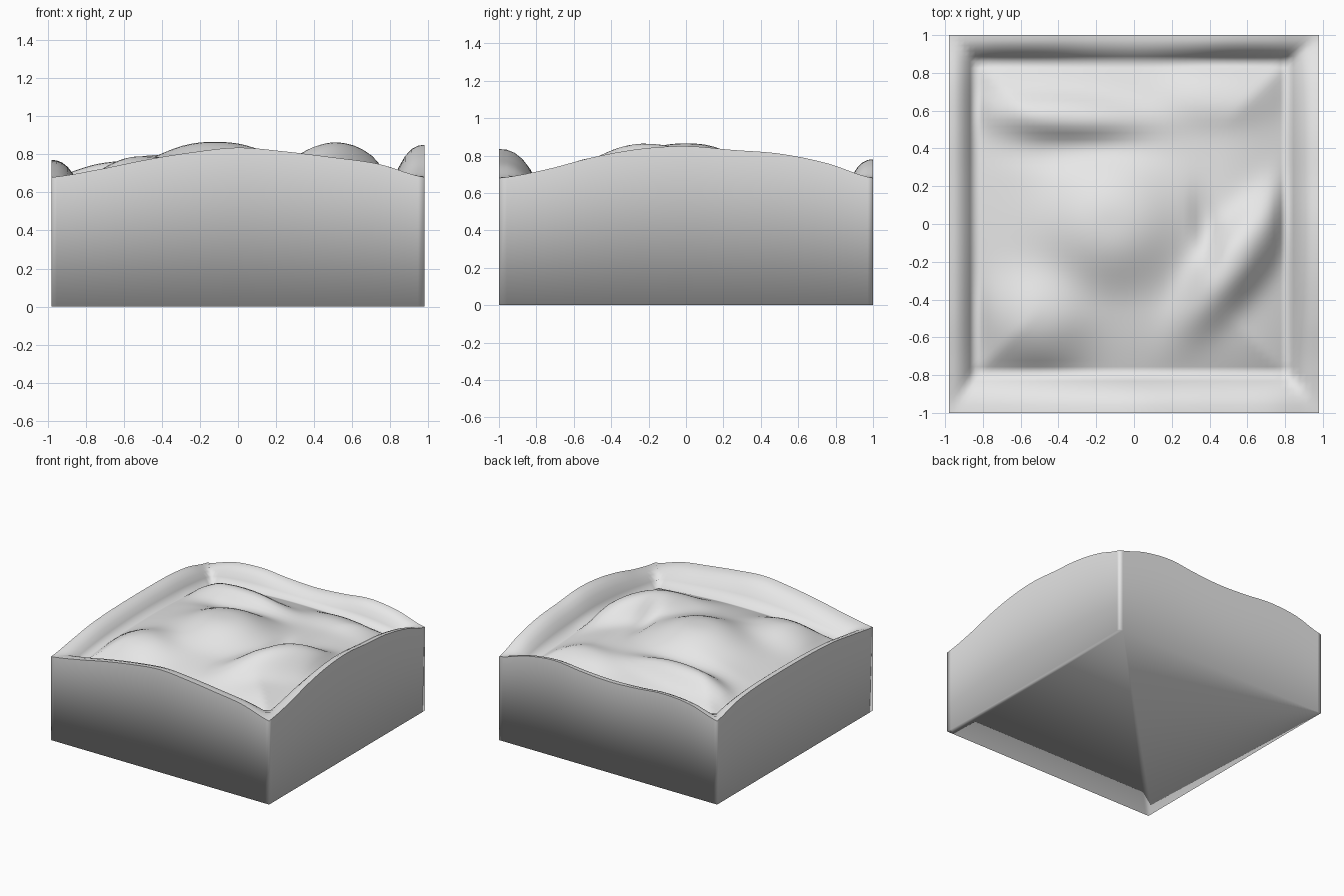
import bpy, bmesh, math

cube = bpy.data.objects.get("Cube")
if cube:
    bpy.data.objects.remove(cube, do_unlink=True)

# Outer block limits and inner panel limits; a groove runs between rim and panel
X0, X1, Y0, Y1 = -0.98, 0.98, -1.0, 1.0
PX0, PX1, PY0, PY1 = -0.84, 0.81, -0.79, 0.86

# Rim height along each side, evenly spaced from low to high coordinate
FRONT = [.68, .72, .77, .81, .835, .815, .785, .75, .68]
BACK = [.68, .75, .77, .75, .74, .755, .78, .75, .68]
LEFT = [.68, .725, .79, .835, .85, .83, .81, .76, .68]
RIGHT = [.68, .715, .75, .765, .77, .77, .765, .74, .68]

# Hills on the panel: centre x, centre y, radius along, radius across, angle, height
HILLS = [
    (-.12, .00, .36, .33, 0, .15),      # central hill
    (-.36, .57, .40, .11, -3, .085),    # long back ridge
    (-.30, .38, .36, .09, 0, -.02),     # hollow before the back ridge
    (.54, -.19, .40, .15, 54, .15),     # diagonal ridge
    (.38, -.02, .20, .06, 100, -.03),   # hollow beside the diagonal ridge
    (-.52, -.51, .27, .23, -10, .075),  # front corner hill
    (.45, .68, .28, .15, 0, .04),       # low back swell
]


def spline(values, u):
    """Smooth curve through evenly spaced values, u from 0 to 1."""
    f = min(max(u, 0), 1) * (len(values) - 1)
    i = min(int(f), len(values) - 2)
    t = f - i
    a, b, c, d = (values[min(max(k, 0), len(values) - 1)] for k in range(i - 1, i + 3))
    return b + t * ((c - a) + t * (2*a - 5*b + 4*c - d + t * (3*b - a - 3*c + d))) / 2


def ease(t):
    return math.sin(min(1, max(0, t)) * math.pi / 2)


def groove_height(x, y):
    """Lowest at the panel corners, a little higher along the sides."""
    u = min(1, max(0, (x - PX0) / (PX1 - PX0)))
    v = min(1, max(0, (y - PY0) / (PY1 - PY0)))
    return 0.60 + 0.05 * max(math.sin(u * math.pi), math.sin(v * math.pi))


def panel_height(x, y):
    hills = 0
    for cx, cy, along, across, angle, h in HILLS:
        a = math.radians(angle)
        u = ((x - cx) * math.cos(a) + (y - cy) * math.sin(a)) / along
        v = ((y - cy) * math.cos(a) - (x - cx) * math.sin(a)) / across
        hills += h * math.exp(-(u * u + v * v) ** 1.3)
    d = min(x - PX0, PX1 - x, y - PY0, PY1 - y)
    low = groove_height(x, y)
    return low + (0.715 - low) * ease(d / 0.35) + hills * ease(d / 0.1)


def height(x, y):
    sides = [
        ((PY0 - y) / (PY0 - Y0), FRONT, (x - X0) / (X1 - X0)),
        ((y - PY1) / (Y1 - PY1), BACK, (x - X0) / (X1 - X0)),
        ((x - PX1) / (X1 - PX1), LEFT, (y - Y0) / (Y1 - Y0)),
        ((PX0 - x) / (PX0 - X0), RIGHT, (y - Y0) / (Y1 - Y0)),
    ]
    t, values, u = max(sides, key=lambda s: s[0])
    if t <= 1e-6:
        return panel_height(x, y)
    low = groove_height(x, y)
    return low + (spline(values, u) - low) * (1 - max(0, 1 - t) ** 2.4)


def stations(lo, a, b, hi, rim=5, inner=48):
    """Grid positions with lines exactly on the groove."""
    return ([lo + (a - lo) * i / rim for i in range(rim)]
            + [a + (b - a) * i / inner for i in range(inner)]
            + [b + (hi - b) * i / rim for i in range(rim + 1)])


# Sculpted top surface
xs = stations(X0, PX0, PX1, X1)
ys = stations(Y0, PY0, PY1, Y1)
bm = bmesh.new()
grid = [[bm.verts.new((x, y, height(x, y))) for x in xs] for y in ys]
for j in range(len(ys) - 1):
    for i in range(len(xs) - 1):
        bm.faces.new((grid[j][i], grid[j][i+1], grid[j+1][i+1], grid[j+1][i]))

# Straight walls and flat base, with a crisp edge around the top
loop = (grid[0][:-1] + [row[-1] for row in grid[:-1]]
        + grid[-1][:0:-1] + [row[0] for row in grid[:0:-1]])
base = [bm.verts.new((v.co.x, v.co.y, 0)) for v in loop]
for k in range(len(loop)):
    n = (k + 1) % len(loop)
    bm.faces.new((base[k], base[n], loop[n], loop[k]))
    bm.edges.get((loop[k], loop[n])).smooth = False
bm.faces.new(base[::-1])
bm.normal_update()
for f in bm.faces:
    f.smooth = True

mesh = bpy.data.meshes.new("terrain_block")
bm.to_mesh(mesh)
bm.free()
block = bpy.data.objects.new("terrain_block", mesh)
bpy.context.collection.objects.link(block)

# Single plain material
mat = bpy.data.materials.new("light_grey")
mat.use_nodes = True
color = (0.8, 0.8, 0.8, 1)
mat.diffuse_color = color
mat.node_tree.nodes["Principled BSDF"].inputs["Base Color"].default_value = color
mesh.materials.append(mat)
